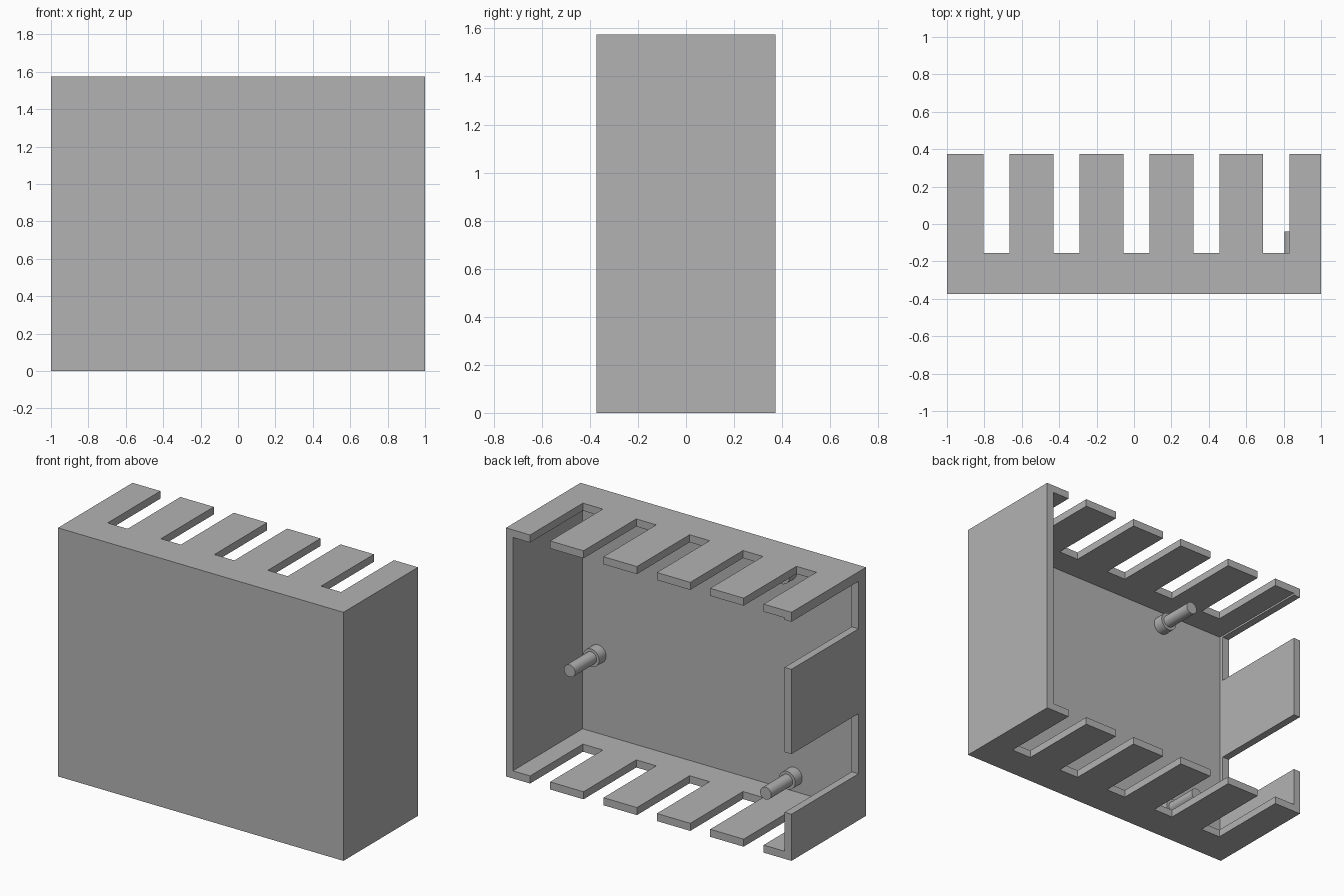
import bpy
import bmesh
from mathutils import Matrix, Vector

W, D, H, T = 2.0, 0.746, 1.574, 0.048   # outer size and wall thickness
FRONT, BACK = -D / 2, D / 2

cube = bpy.data.objects.get("Cube")
if cube:
    bpy.data.objects.remove(cube, do_unlink=True)

grey = bpy.data.materials.new("plain grey")
grey.use_nodes = True
colour = (0.45, 0.45, 0.45, 1)
grey.diffuse_color = colour
grey.node_tree.nodes["Principled BSDF"].inputs["Base Color"].default_value = colour


def make_object(name, bm):
    bmesh.ops.recalc_face_normals(bm, faces=bm.faces)
    mesh = bpy.data.meshes.new(name)
    bm.to_mesh(mesh)
    bm.free()
    mesh.materials.append(grey)
    obj = bpy.data.objects.new(name, mesh)
    bpy.context.collection.objects.link(obj)
    return obj


def boxes(name, spans):
    """One object of boxes, each given as its low and high corner."""
    bm = bmesh.new()
    for low, high in spans:
        low, high = Vector(low), Vector(high)
        place = Matrix.Translation((low + high) / 2) @ Matrix.Diagonal((*(high - low), 1))
        bmesh.ops.create_cube(bm, size=1, matrix=place)
    return make_object(name, bm)


def cut(target, cutter):
    mod = target.modifiers.new(cutter.name, "BOOLEAN")
    mod.operation, mod.solver, mod.object = "DIFFERENCE", "EXACT", cutter
    bpy.context.view_layer.objects.active = target
    bpy.ops.object.modifier_apply(modifier=mod.name)
    bpy.data.objects.remove(cutter, do_unlink=True)


# Open-backed housing
housing = boxes("housing", [((-W / 2, FRONT, 0), (W / 2, BACK, H))])
cut(housing, boxes("cavity", [((-W / 2 + T, FRONT + T, T), (W / 2 - T, BACK + 0.1, H - T))]))

# Ventilation slots through top and bottom
slot_starts = [-0.805 + 0.374 * i for i in range(5)]
cut(housing, boxes("slots", [((x, -0.155, -0.1), (x + 0.14, BACK + 0.1, H + 0.1))
                             for x in slot_starts]))

# Two openings in one side wall
cut(housing, boxes("side_openings", [((-1.1, -0.298, low), (-0.9, BACK + 0.1, high))
                                     for low, high in ((0.295, 0.676), (1.213, 1.514))]))


def mounting_pin(name, x, z):
    """Collar on the front wall with a thinner pin pointing back."""
    profile = [(0, FRONT + T - 0.01), (0.057, FRONT + T - 0.01), (0.057, -0.255),
               (0.039, -0.255), (0.039, -0.04), (0, -0.04)]
    bm = bmesh.new()
    verts = [bm.verts.new((x + r, y, z)) for r, y in profile]
    edges = [bm.edges.new(pair) for pair in zip(verts, verts[1:])]
    bmesh.ops.spin(bm, geom=verts + edges, cent=(x, 0, z), axis=(0, 1, 0),
                   angle=6.283185, steps=32, use_merge=True)
    bmesh.ops.remove_doubles(bm, verts=bm.verts, dist=0.0001)
    pin = make_object(name, bm)
    bpy.ops.object.select_all(action="DESELECT")
    pin.select_set(True)
    bpy.context.view_layer.objects.active = pin
    bpy.ops.object.shade_smooth_by_angle(angle=0.6)


mounting_pin("middle_pin", 0.844, 0.552)
mounting_pin("lower_pin", -0.53, 0.144)
mounting_pin("upper_pin", -0.49, 1.434)
